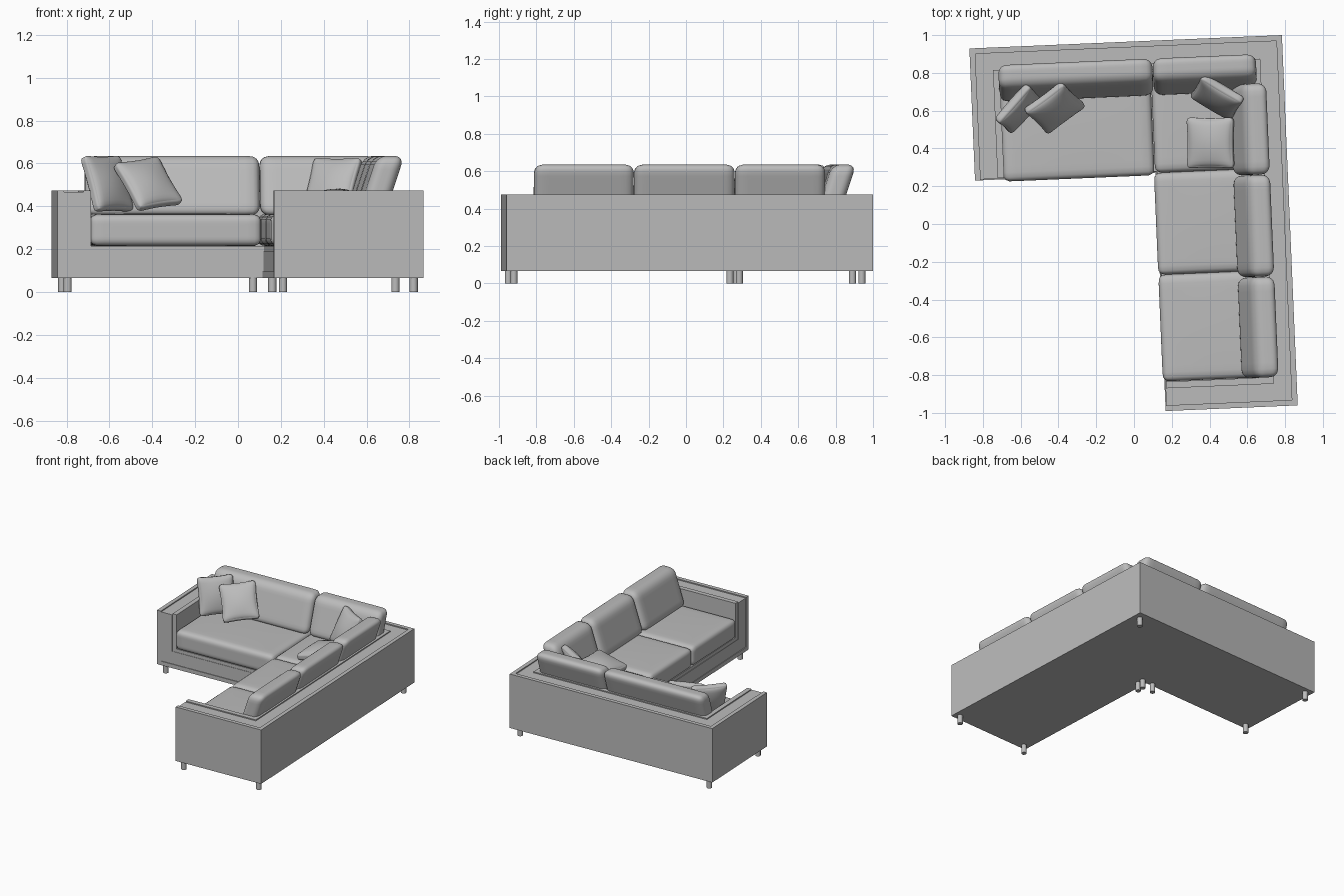
import bpy, bmesh, math
from mathutils import Matrix, Vector

cube = bpy.data.objects.get("Cube")
if cube:
    bpy.data.objects.remove(cube, do_unlink=True)

fabric = bpy.data.materials.new("grey_fabric")
fabric.use_nodes = True
GREY = (0.5, 0.5, 0.5, 1)
fabric.diffuse_color = GREY
fabric.node_tree.nodes["Principled BSDF"].inputs["Base Color"].default_value = GREY

# The sofa is laid out from its back corner, then turned slightly
PLACE = Matrix.Translation((0.783, 1.0, 0)) @ Matrix.Rotation(math.radians(2.45), 4, 'Z')
WIDTH, LENGTH, DEPTH = 1.656, 1.962, 0.70


def finish(bm, name, matrix, smooth=False):
    bmesh.ops.recalc_face_normals(bm, faces=bm.faces[:])
    mesh = bpy.data.meshes.new(name)
    bm.to_mesh(mesh)
    bm.free()
    mesh.materials.append(fabric)
    for poly in mesh.polygons:
        poly.use_smooth = smooth
    obj = bpy.data.objects.new(name, mesh)
    obj.matrix_world = matrix
    bpy.context.collection.objects.link(obj)
    return obj


def prism(name, outline, z0, z1):
    bm = bmesh.new()
    face = bm.faces.new([bm.verts.new((x, y, z0)) for x, y in outline])
    top = bmesh.ops.extrude_face_region(bm, geom=[face])["geom"]
    for v in top:
        if isinstance(v, bmesh.types.BMVert):
            v.co.z = z1
    finish(bm, name, PLACE)


def ring(inset, front):
    """Corner path around the outside of the sofa, moved inward."""
    return [(-WIDTH + inset, -front), (-WIDTH + inset, -inset), (-inset, -inset),
            (-inset, -LENGTH + inset), (-front, -LENGTH + inset)]


def soft_block(name, half, radius, matrix, puff=0.0, lean=0.0, pinch=0.0):
    """Rounded cushion: dense cube, rounded edges, optional swelling and lean."""
    bm = bmesh.new()
    bmesh.ops.create_cube(bm, size=2)
    bmesh.ops.subdivide_edges(bm, edges=bm.edges[:], cuts=15, use_grid_fill=True)
    for v in bm.verts:
        t = [math.sin(c * math.pi / 2) for c in v.co]
        p = Vector([t[i] * half[i] for i in range(3)])
        core = Vector([max(-half[i] + radius, min(half[i] - radius, p[i])) for i in range(3)])
        p = core + (p - core).normalized() * radius if (p - core).length > 0 else p
        swell = (1 - t[0] ** 2) * (1 - t[1] ** 2)
        p.z *= 1 + puff * swell - pinch * (1 - swell)
        # pillow sides curve in between the corners
        p.x *= 1 - 0.12 * pinch * (1 - t[1] ** 2)
        p.y *= 1 - 0.12 * pinch * (1 - t[0] ** 2)
        p.y += lean * p.z
        v.co = p
    return finish(bm, name, matrix, smooth=True)


# Nested frame: outer shell, padded body and inner liner
LAYERS = [("outer_shell", 0, 0.03, 0.065, 0.095, 0.475, 0),
          ("body", 0.03, 0.12, 0.095, 0.19, 0.467, 0.005),
          ("liner", 0.12, 0.155, 0.19, 0.215, 0.475, 0.008)]
for name, a, b, low, floor, top, back in LAYERS:
    front = DEPTH - back
    prism(name + "_wall", ring(a, front) + ring(b, front)[::-1], low, top)
    prism(name + "_floor", ring(b, front) + [(-front, -front)], low, floor)

# Seat cushions: u and v ranges
SEATS = [("left_seat", -1.505, -0.705, -0.712, -0.15),
         ("corner_seat", -0.702, -0.155, -0.70, -0.15),
         ("middle_seat", -0.708, -0.155, -1.24, -0.70),
         ("front_seat", -0.708, -0.155, -1.805, -1.24)]
for name, u0, u1, v0, v1 in SEATS:
    spot = Matrix.Translation(((u0 + u1) / 2, (v0 + v1) / 2, 0.289))
    soft_block(name, ((u1 - u0) / 2, (v1 - v0) / 2, 0.074), 0.035, PLACE @ spot, puff=0.06)

# Leaning back cushions along both wings
BACKS = [("left_back_cushion", 0, -1.508, -0.692),
         ("corner_back_cushion", 0, -0.69, -0.143),
         ("rear_side_cushion", 1, -0.732, -0.25),
         ("middle_side_cushion", 1, -1.272, -0.734),
         ("front_side_cushion", 1, -1.807, -1.274)]
for name, side, s0, s1 in BACKS:
    mid = (s0 + s1) / 2
    if side:
        spot = Matrix.Translation((-0.192, mid, 0.496)) @ Matrix.Rotation(-math.pi / 2, 4, 'Z')
    else:
        spot = Matrix.Translation((mid, -0.192, 0.496))
    soft_block(name, ((s1 - s0) / 2, 0.064, 0.139), 0.045, PLACE @ spot, lean=0.33)

# Loose pillows: centre, width direction, height direction
PILLOWS = [("left_pillow", (-0.61, 0.61, 0.505), (0.15, 0.17, 0), (-0.06, 0.06, 0.24)),
           ("left_front_pillow", (-0.42, 0.615, 0.505), (0.19, 0.14, 0.03), (-0.12, 0.12, 0.215)),
           ("corner_pillow", (0.44, 0.67, 0.50), (0.22, -0.13, 0), (0.06, 0.1, 0.24)),
           ("flat_pillow", (0.405, 0.43, 0.425), (0.25, 0, 0.06), (0, 0.27, 0.01))]
for name, centre, wide, high in PILLOWS:
    x = Vector(wide).normalized()
    z = x.cross(Vector(high)).normalized()
    y = z.cross(x)
    turn = Matrix((x, y, z)).transposed().to_4x4()
    soft_block(name, (0.13, 0.138, 0.05), 0.032, Matrix.Translation(centre) @ turn, pinch=0.5)

# Round legs
LEGS = [(-0.82, 0.89), (-0.795, 0.27), (0.735, 0.94), (0.82, -0.92), (0.21, -0.95),
        (0.07, 0.285), (0.16, 0.285), (0.16, 0.235)]
for i, (x, y) in enumerate(LEGS):
    bm = bmesh.new()
    bmesh.ops.create_cone(bm, cap_ends=True, segments=16, radius1=0.019, radius2=0.019, depth=0.07)
    leg = finish(bm, f"leg_{i + 1}", Matrix.Translation((x, y, 0.035)))
    for poly in leg.data.polygons:
        poly.use_smooth = len(poly.vertices) == 4
    for edge in leg.data.edges:
        a, b = (leg.data.vertices[k].co.z for k in edge.vertices)
        edge.use_edge_sharp = abs(a - b) < 0.01
